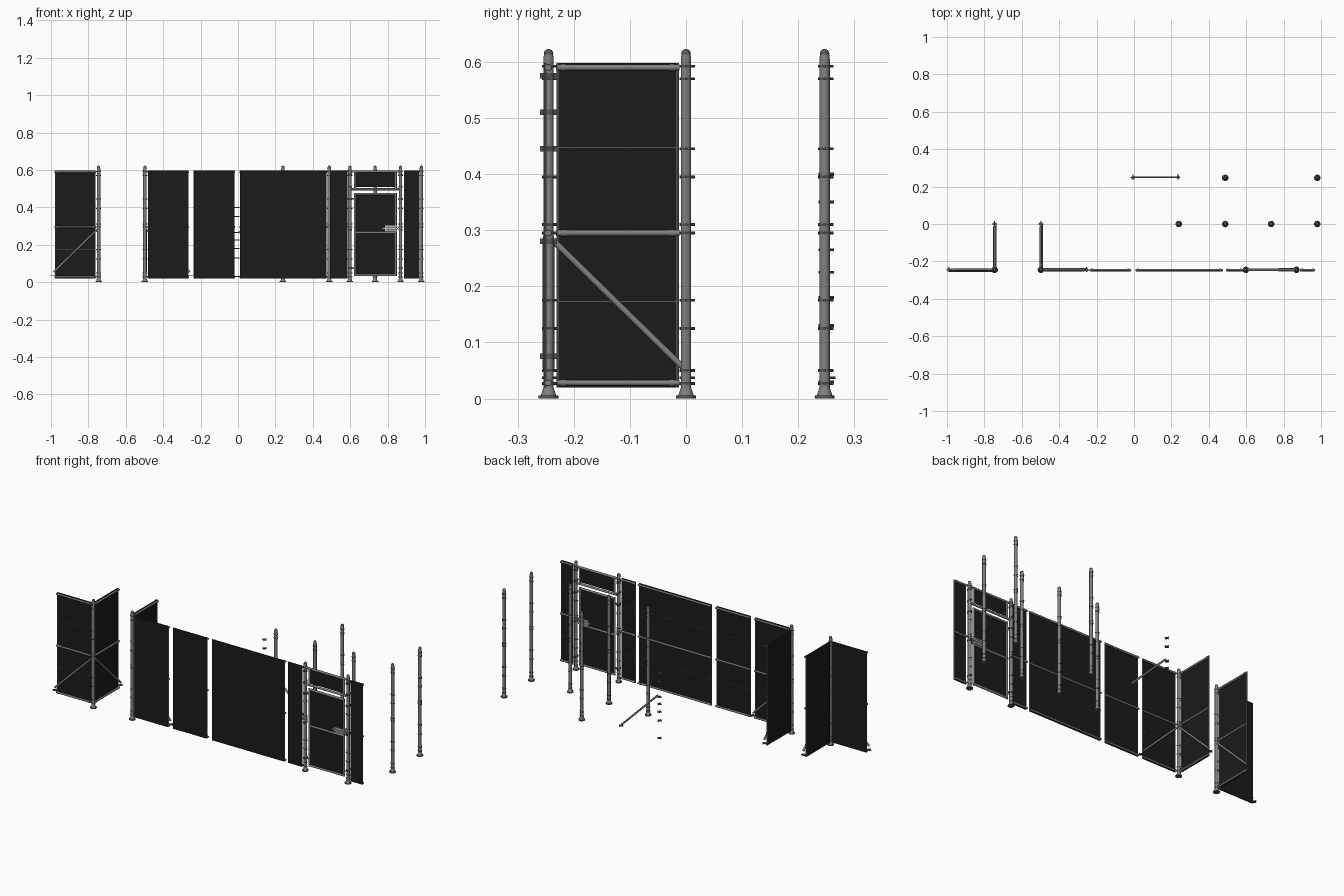
import bpy, bmesh, math
from mathutils import Vector, Matrix

if "Cube" in bpy.data.objects:
    bpy.data.objects.remove(bpy.data.objects["Cube"])


def material(name, v):
    m = bpy.data.materials.new(name)
    m.diffuse_color = (v, v, v, 1)
    m.use_nodes = True
    m.node_tree.nodes["Principled BSDF"].inputs["Base Color"].default_value = m.diffuse_color
    return m


STEEL = material("grey steel", 0.22)
DARK = material("dark fittings", 0.1)
SHEET = material("black sheet", 0.0105)
LIGHT = material("light lock metal", 0.5)


class Part:
    """Collects primitives of one colour into one named object."""
    def __init__(self, name, mat):
        self.name, self.mat, self.bm = name, mat, bmesh.new()

    def tube(self, a, b, r, r2=None, seg=14):
        a, b = Vector(a), Vector(b)
        d = b - a
        m = Matrix.Translation((a + b) / 2) @ d.to_track_quat('Z', 'Y').to_matrix().to_4x4()
        bmesh.ops.create_cone(self.bm, cap_ends=True, segments=seg, radius1=r,
                              radius2=r if r2 is None else r2, depth=d.length, matrix=m)

    def box(self, a, b):
        a, b = Vector(a), Vector(b)
        s = [max(abs(v), 0.0005) for v in (b - a)]
        bmesh.ops.create_cube(self.bm, size=1,
                              matrix=Matrix.Translation((a + b) / 2) @ Matrix.Diagonal((*s, 1)))

    def ball(self, c, r):
        bmesh.ops.create_uvsphere(self.bm, u_segments=14, v_segments=8, radius=r,
                                  matrix=Matrix.Translation(c))

    def done(self):
        me = bpy.data.meshes.new(self.name)
        self.bm.to_mesh(me)
        self.bm.free()
        me.materials.append(self.mat)
        ob = bpy.data.objects.new(self.name, me)
        bpy.context.collection.objects.link(ob)
        bpy.context.view_layer.objects.active = ob
        ob.select_set(True)
        bpy.ops.object.shade_smooth_by_angle(angle=math.radians(40))
        ob.select_set(False)


def clamp(part, x, y, z, r=0.0098):
    """Ring clamp with bolts towards both axes."""
    part.tube((x, y, z - 0.0022), (x, y, z + 0.0022), r)
    part.tube((x, y - 0.012, z), (x, y + 0.016, z), 0.0025, seg=8)
    part.tube((x - 0.013, y, z), (x + 0.013, y, z), 0.0025, seg=8)


CLAMPS = (0.027, 0.05, 0.125, 0.175, 0.295, 0.31, 0.395, 0.445, 0.57, 0.592)


def post(x, y):
    p = Part("post", STEEL)
    p.tube((x, y, 0.004), (x, y, 0.605), 0.0092)
    p.tube((x, y, 0.605), (x, y, 0.615), 0.0092, 0.008)
    p.tube((x, y, 0.005), (x, y, 0.02), 0.014, 0.009)
    p.done()
    f = Part("post_foot_and_cap", DARK)
    f.tube((x, y, 0), (x, y, 0.005), 0.0175)
    f.ball((x, y, 0.6145), 0.0085)
    f.done()
    c = Part("post_clamps", DARK)
    for i, z in enumerate(CLAMPS):
        clamp(c, x, y, z)
    c.done()


def panel(ox, oy, u, n, u0, u1, diagonal=False, z0=0.02, z1=0.598, mid=0.295):
    """Sheet on rails; u runs along the panel, n points to the rail side."""
    def P(a, z, k=0.0):
        return Vector((ox + u[0] * a + n[0] * k, oy + u[1] * a + n[1] * k, z))
    s = Part("panel_sheet", SHEET)
    s.box(P(u0, z0, -0.008), P(u1, z1, -0.005))
    s.done()
    r = Part("panel_rails", STEEL)
    for z in (z0 + 0.008, mid, z1 - 0.008):
        r.tube(P(u0 - 0.003, z), P(u1 + 0.003, z), 0.0052)
        for a in (u0 + 0.01, u1 - 0.01):    # rail sleeves
            r.tube(P(a - 0.004, z), P(a + 0.004, z), 0.0062)
    for a in (u0, u1):                      # thin sheet edging
        r.tube(P(a, z0, -0.0055), P(a, z1, -0.0055), 0.0022, seg=8)
    if diagonal:
        r.tube(P(0.008, 0.282, 0.005), P(0.24, 0.055, 0.005), 0.0055)
    r.done()
    t = Part("panel_ties", DARK)
    for z in (0.173, 0.447):                # lines of ties across the sheet
        t.box(P(u0, z - 0.0008, -0.005), P(u1, z + 0.0008, -0.004))
    if diagonal:                            # end ring of the brace
        e = P(0.245, 0)
        clamp(t, e.x, e.y, 0.037)
    t.done()


# Posts: loose ones, corner ones and gate ones
Y = -0.245
for x, y in ((0.24, 0), (0.488, 0), (0.733, 0), (0.98, 0), (0.488, 0.247), (0.98, 0.247),
             (-0.745, Y), (-0.498, Y), (0.598, Y), (0.869, Y)):
    post(x, y)

# Corner panels
panel(-0.745, Y, (-1, 0), (0, -1), 0.018, 0.232, True)
panel(-0.745, Y, (0, 1), (1, 0), 0.016, 0.23, True)
panel(-0.498, Y, (1, 0), (0, 1), 0.018, 0.232, True)
panel(-0.498, Y, (0, 1), (1, 0), 0.016, 0.23, True)
# Straight panels and narrow panels beside the gate
for a, b in ((-0.235, -0.02), (0.012, 0.472), (0.495, 0.582), (0.89, 0.965)):
    panel(0, Y, (1, 0), (0, 1), a, b)

# Gate: panel over the door, and the door itself
gs = Part("gate_sheets", SHEET)
gs.box((0.632, Y - 0.002, 0.508), (0.838, Y + 0.002, 0.586))
gs.box((0.632, Y - 0.002, 0.042), (0.836, Y + 0.002, 0.468))
gs.done()
gf = Part("gate_frame", STEEL)
for z in (0.592, 0.497):
    gf.tube((0.598, Y, z), (0.869, Y, z), 0.006)
for z in (0.472, 0.265, 0.038):
    gf.tube((0.625, Y, z), (0.843, Y, z), 0.006)
for x in (0.625, 0.843):
    gf.tube((x, Y, 0.033), (x, Y, 0.477), 0.006)
    gf.tube((x, Y, 0.497), (x, Y, 0.592), 0.006)
gf.done()
gh = Part("gate_hinges", DARK)
for x in (0.598, 0.869):
    for z in (0.075, 0.28, 0.445, 0.51, 0.575):
        gh.tube((x, Y, z - 0.005), (x, Y, z + 0.005), 0.0105)
        gh.box((x - 0.004, Y - 0.015, z - 0.005), (x + 0.004, Y + 0.015, z + 0.005))
        if z in (0.075, 0.445) and x < 0.7:
            gh.box((x, Y - 0.003, z - 0.004), (x + 0.027, Y + 0.003, z + 0.004))
gh.done()
lock = Part("gate_lock", LIGHT)
for y in (Y - 0.007, Y + 0.007):
    lock.box((0.785, y - 0.002, 0.270), (0.85, y + 0.002, 0.276))
    lock.box((0.785, y - 0.002, 0.296), (0.85, y + 0.002, 0.304))
    lock.box((0.785, y - 0.002, 0.270), (0.793, y + 0.002, 0.304))
    lock.box((0.772, y - 0.003, 0.284), (0.855, y + 0.003, 0.290))
lock.done()
case = Part("gate_lock_case", STEEL)
case.box((0.793, Y - 0.006, 0.276), (0.85, Y + 0.006, 0.298))
case.done()

# Loose diagonal brace and a column of loose clamps
br = Part("loose_brace", STEEL)
br.tube((0.004, 0.25, 0.272), (0.232, 0.25, 0.044), 0.0052)
br.done()
lc = Part("loose_clamps", DARK)
for z in (0.03, 0.13, 0.18, 0.225, 0.265, 0.35, 0.4):
    clamp(lc, -0.006, 0.248, z, 0.009)
clamp(lc, 0.236, 0.25, 0.037, 0.009)
lc.done()
